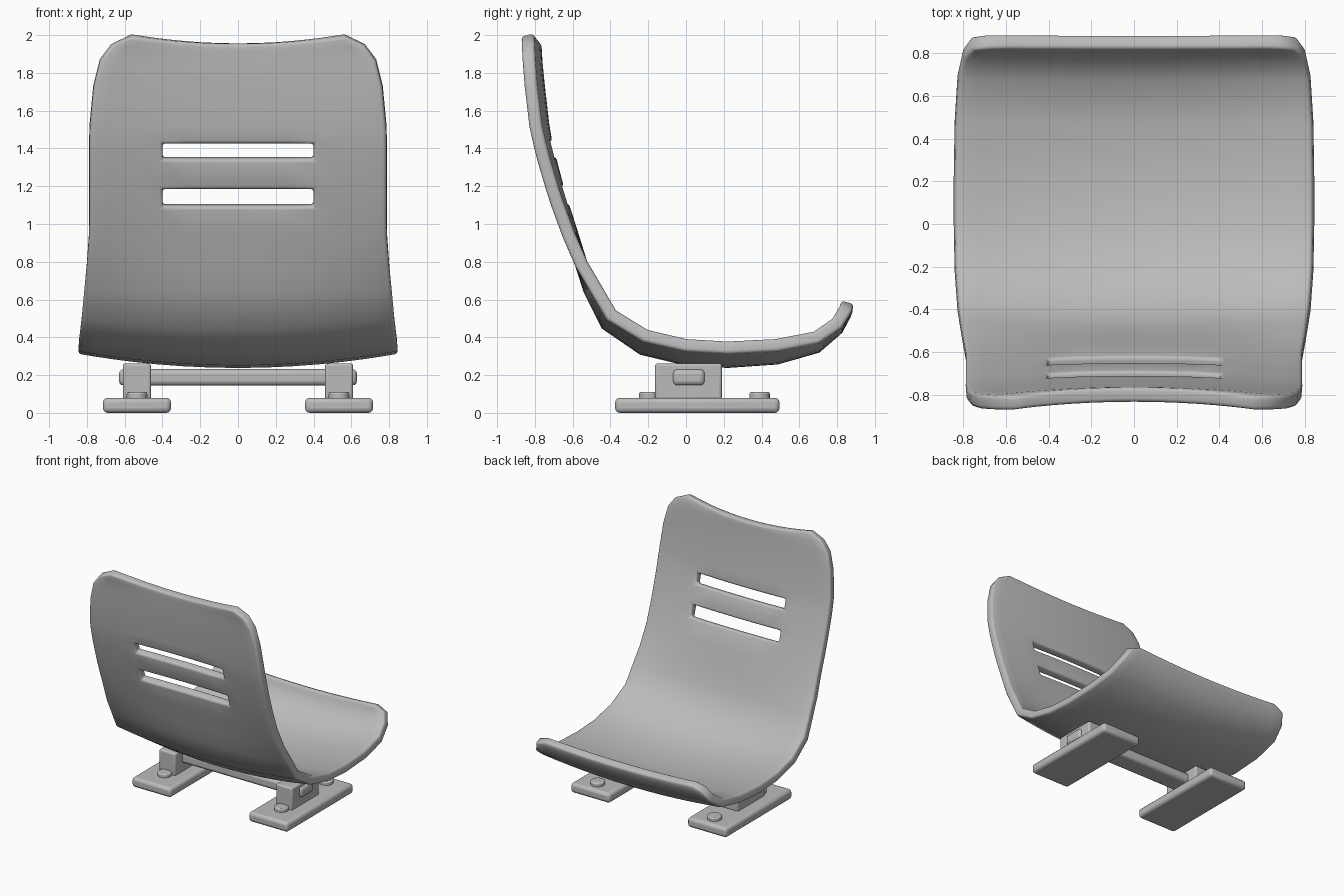
import bpy, bmesh, math

if "Cube" in bpy.data.objects:
    bpy.data.objects.remove(bpy.data.objects["Cube"])

grey = bpy.data.materials.new("plain grey")
grey.diffuse_color = (0.5, 0.5, 0.5, 1)
grey.use_nodes = True
grey.node_tree.nodes["Principled BSDF"].inputs["Base Color"].default_value = grey.diffuse_color


def finish(ob, bevel, segments=3, angle=40):
    ob.data.materials.append(grey)
    m = ob.modifiers.new("rounded edges", 'BEVEL')
    m.width, m.segments = bevel, segments
    m.limit_method, m.angle_limit = 'ANGLE', math.radians(angle)
    bpy.ops.object.select_all(action='DESELECT')
    ob.select_set(True)
    bpy.context.view_layer.objects.active = ob
    bpy.ops.object.shade_smooth_by_angle(angle=math.radians(40))


def box(name, lo, hi, bevel):
    bpy.ops.mesh.primitive_cube_add(size=1, location=[(a + b) / 2 for a, b in zip(lo, hi)])
    ob = bpy.context.object
    ob.name = name
    ob.scale = [b - a for a, b in zip(lo, hi)]
    bpy.ops.object.transform_apply(location=False, rotation=False, scale=True)
    finish(ob, bevel)


# Seat shell: centre line y, z, then side edge shift dy, dz, then half width
stations = [
    (-.800, 1.955, -.04, .045, .56), (-.797, 1.915, -.04, .035, .67),
    (-.793, 1.85, -.04, .02, .73), (-.780, 1.72, -.042, .01, .765),
    (-.757, 1.52, -.04, 0, .785), (-.742, 1.43, -.035, 0, .787),
    (-.722, 1.35, -.035, 0, .787), (-.680, 1.19, -.03, 0, .787),
    (-.653, 1.10, -.027, 0, .787), (-.605, .95, -.02, 0, .788),
    (-.555, .79, 0, 0, .80), (-.510, .65, .03, .015, .812),
    (-.420, .47, .025, .05, .825), (-.230, .34, .015, .07, .838),
    (0, .285, 0, .075, .842), (.22, .272, 0, .075, .842),
    (.48, .29, 0, .07, .838), (.69, .35, 0, .05, .825),
    (.80, .445, 0, .03, .80), (.84, .52, .005, .03, .765),
    (.855, .56, 0, .025, .67)]
half = [0, .17, .34, .51, .64, .77, .89, 1]
columns = [-u for u in half[:0:-1]] + half

bm = bmesh.new()
rows = [[bm.verts.new((u * w, y + dy * u * u, z + dz * u * u)) for u in columns]
        for y, z, dy, dz, w in stations]
for i in range(len(rows) - 1):
    for j in range(len(columns) - 1):
        # leave two slots open in the backrest
        if i in (5, 7) and abs(columns[j] + columns[j + 1]) / 2 < .5:
            continue
        bm.faces.new((rows[i][j], rows[i + 1][j], rows[i + 1][j + 1], rows[i][j + 1]))
bmesh.ops.delete(bm, geom=[v for v in bm.verts if not v.link_faces], context='VERTS')
mesh = bpy.data.meshes.new("seat_shell")
bm.to_mesh(mesh)
bm.free()
shell = bpy.data.objects.new("seat_shell", mesh)
bpy.context.collection.objects.link(shell)
solid = shell.modifiers.new("thickness", 'SOLIDIFY')
solid.thickness, solid.offset, solid.use_even_offset = .068, 0, True
finish(shell, .018, 3, 50)

# Crossbar joining the two feet
box("crossbar", (-.63, -.07, .145), (.63, .10, .232), .025)

# Feet: plate, block and two bolts on each side
for side, x in (("left", -.535), ("right", .535)):
    box(side + "_foot_plate", (x - .18, -.375, 0), (x + .18, .495, .08), .025)
    box(side + "_support_block", (x - .075, -.165, .07), (x + .075, .19, .262), .015)
    for end, y in (("back", -.195), ("front", .39)):
        bpy.ops.mesh.primitive_cylinder_add(vertices=16, radius=.055, depth=.04,
                                            location=(x, y, .09))
        bolt = bpy.context.object
        bolt.name = f"{side}_{end}_bolt"
        finish(bolt, .01, 2)
